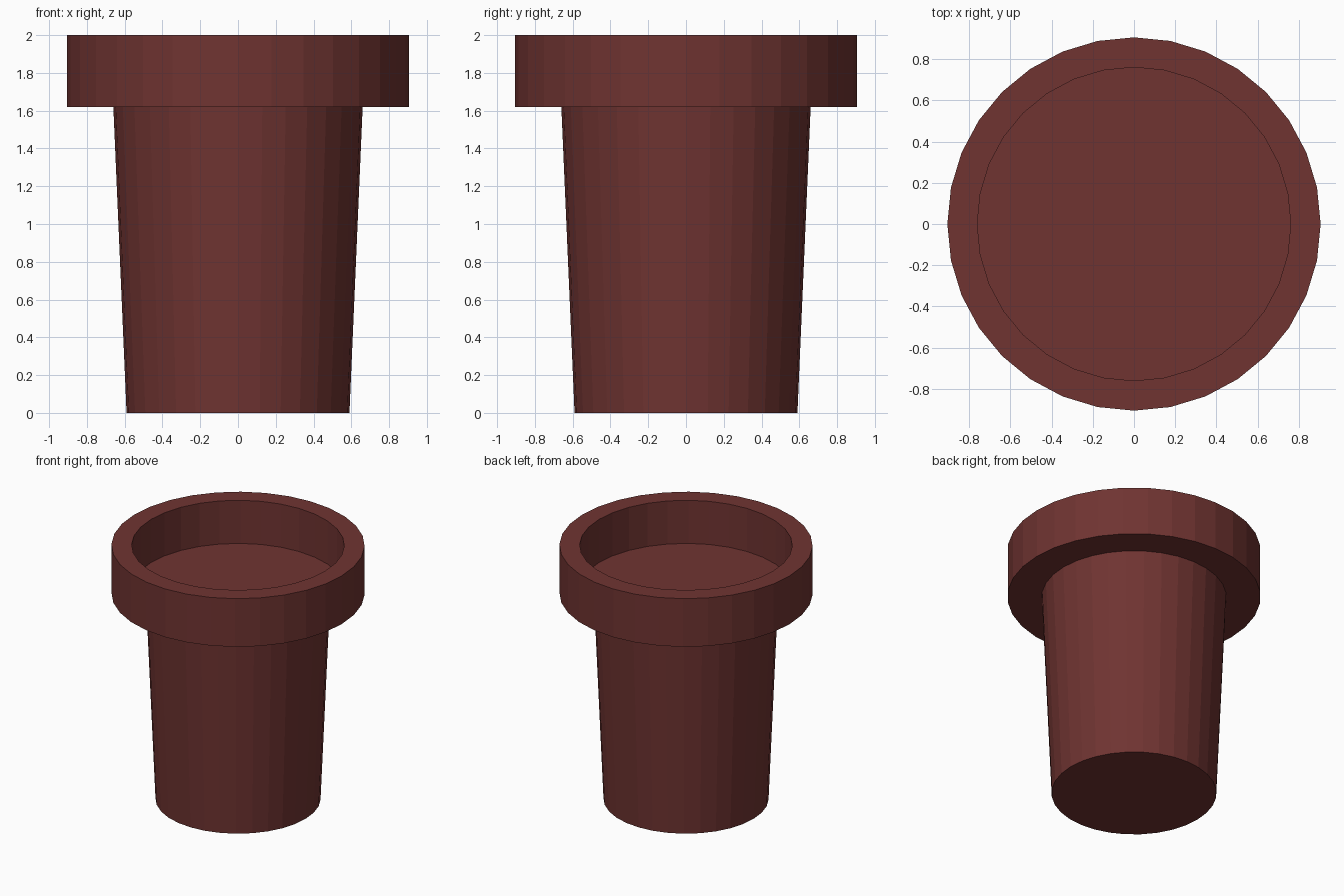
import bpy, bmesh
from math import cos, sin, tau

if "Cube" in bpy.data.objects:
    bpy.data.objects.remove(bpy.data.objects["Cube"])

SIDES = 32

clay = bpy.data.materials.new("clay")
clay.diffuse_color = (0.16, 0.034, 0.031, 1)
clay.use_nodes = True
clay.node_tree.nodes["Principled BSDF"].inputs["Base Color"].default_value = clay.diffuse_color


def lathe(name, profile):
    """Closed flat-shaded solid turned from (radius, z) points, capped at both ends."""
    bm = bmesh.new()
    rings = [[bm.verts.new((r * cos(tau * i / SIDES), r * sin(tau * i / SIDES), z))
              for i in range(SIDES)] for r, z in profile]
    for low, high in zip(rings, rings[1:]):
        for i in range(SIDES):
            j = (i + 1) % SIDES
            bm.faces.new((low[i], low[j], high[j], high[i]))
    bm.faces.new(rings[0][::-1])
    bm.faces.new(rings[-1])
    bmesh.ops.recalc_face_normals(bm, faces=bm.faces)
    mesh = bpy.data.meshes.new(name)
    bm.to_mesh(mesh)
    bm.free()
    mesh.materials.append(clay)
    obj = bpy.data.objects.new(name, mesh)
    bpy.context.collection.objects.link(obj)
    return obj


# Tapered body, stepped out to a thick rim, with a shallow recess in the top
lathe("flower_pot", [
    (0.59, 0.0),      # base
    (0.66, 1.62),     # top of the tapered wall
    (0.905, 1.62),    # underside of the rim
    (0.905, 2.0),     # outer rim edge
    (0.76, 2.0),      # inner rim edge
    (0.76, 1.66),     # recess floor
])
